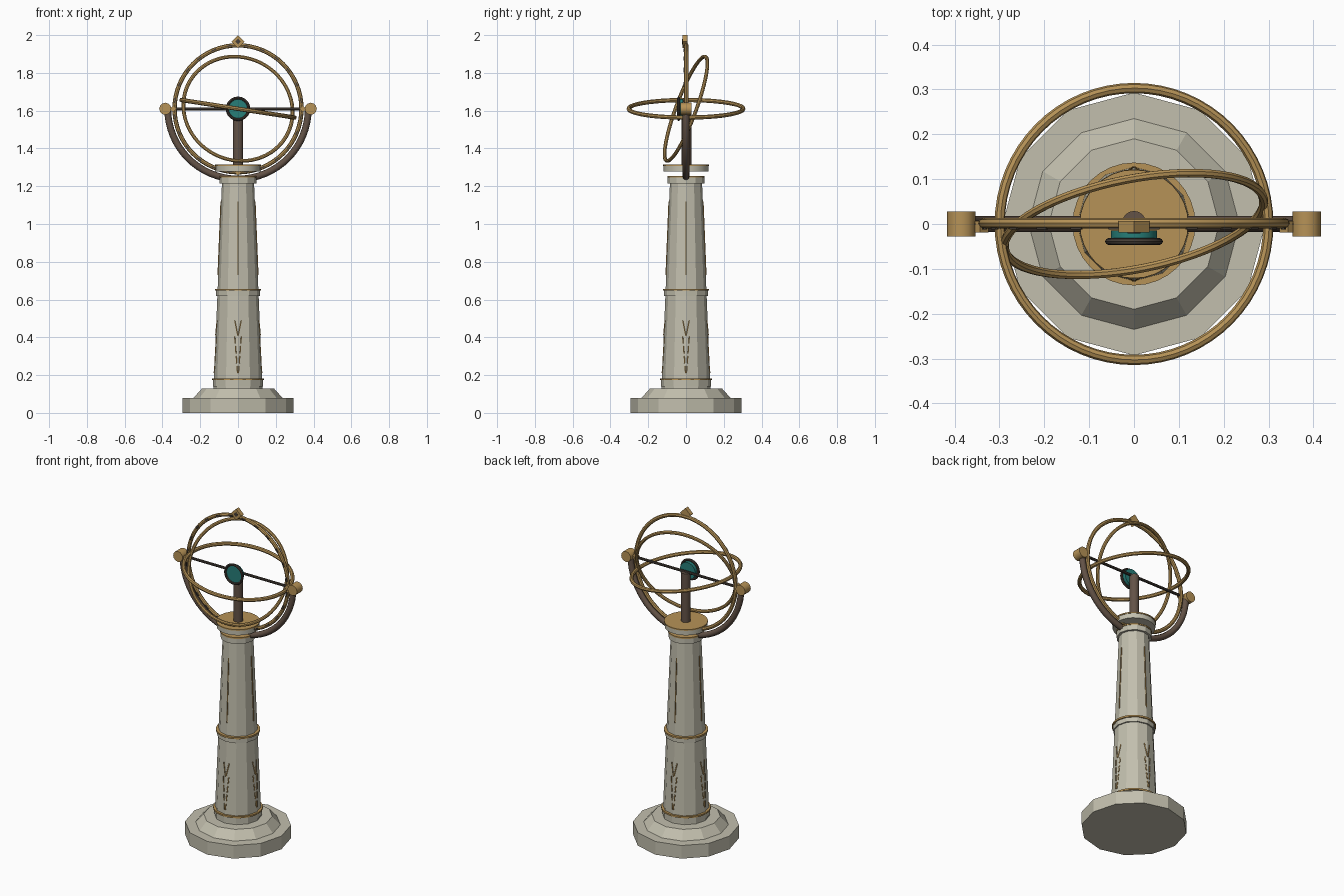
import bpy, math
from math import sin, cos, pi, radians
from mathutils import Vector, Matrix

if "Cube" in bpy.data.objects:
    bpy.data.objects.remove(bpy.data.objects["Cube"])


def material(name, rgb):
    m = bpy.data.materials.new(name)
    m.diffuse_color = (*rgb, 1)
    m.use_nodes = True
    m.node_tree.nodes["Principled BSDF"].inputs["Base Color"].default_value = m.diffuse_color
    return m


STONE = material("pale_stone", (0.54, 0.52, 0.42))
BRONZE = material("bronze", (0.47, 0.29, 0.095))
BROWN = material("brown_metal", (0.125, 0.085, 0.062))
DARK = material("dark_metal", (0.06, 0.048, 0.038))
TEAL = material("teal_glass", (0.02, 0.21, 0.19))

CZ = 1.61  # height of the ring centre


def finish(name, mat, smooth=False):
    ob = bpy.context.object
    ob.name = name
    ob.data.materials.append(mat)
    if smooth:
        bpy.ops.object.shade_smooth_by_angle(angle=radians(40))
    return ob


def drum(name, mat, z0, z1, r0, r1=None, sides=12):
    """Upright tapered prism with a corner on every axis."""
    bpy.ops.mesh.primitive_cone_add(vertices=sides, radius1=r0, radius2=r0 if r1 is None else r1,
                                    depth=z1 - z0, location=(0, 0, (z0 + z1) / 2))
    return finish(name, mat, sides > 12)


def hoop(name, mat, loc, R, r, rot=(0, 0, 0), n=64, m=8):
    bpy.ops.mesh.primitive_torus_add(major_radius=R, minor_radius=r, major_segments=n,
                                     minor_segments=m, location=loc, rotation=rot)
    return finish(name, mat, True)


def rod(name, mat, a, b, r, sides=12):
    a, b = Vector(a), Vector(b)
    d = b - a
    bpy.ops.mesh.primitive_cylinder_add(vertices=sides, radius=r, depth=d.length, location=(a + b) / 2,
                                        rotation=d.to_track_quat('Z', 'Y').to_euler())
    return finish(name, mat, sides > 8)


def box(name, mat, loc, size, rot=(0, 0, 0)):
    bpy.ops.mesh.primitive_cube_add(size=1, location=loc, rotation=rot)
    bpy.context.object.scale = size
    return finish(name, mat)


# Stepped plinth
drum("plinth_base", STONE, 0, 0.08, 0.293)
drum("plinth_step", STONE, 0.08, 0.13, 0.235, 0.19)

# Tapered column with bands
Z0, Z1, R0, R1 = 0.13, 1.22, 0.129, 0.085
drum("column_shaft", STONE, Z0, Z1, R0, R1)
drum("foot_band", STONE, 0.14, 0.175, 0.133)
drum("middle_band", STONE, 0.62, 0.65, 0.117)
drum("column_capital", STONE, 1.215, 1.25, 0.098)
drum("foot_trim", BRONZE, 0.173, 0.183, 0.137, sides=32)
drum("middle_trim", BRONZE, 0.647, 0.657, 0.122, sides=32)
drum("capital_trim", BRONZE, 1.247, 1.255, 0.099, sides=32)

# Floating top plate
drum("top_plate", STONE, 1.278, 1.308, 0.118, sides=24)
drum("top_plate_cover", BRONZE, 1.307, 1.314, 0.121, sides=32)


# Engraved bronze lines on four sides of the column
def surface(u, z, angle):
    r = R0 + (R1 - R0) * (z - Z0) / (Z1 - Z0)
    p = Vector((u, -(r - abs(u) * math.tan(pi / 12)) - 0.001, z))
    return Matrix.Rotation(angle, 3, 'Z') @ p


for k in range(4):
    ang = k * pi / 2
    strokes = [((0, 0.73), (0, 1.12))]
    for s in (-1, 1):
        strokes.append(((s * 0.018, 0.49), (s * 0.002, 0.41)))
        for i in range(4):  # broken lower strokes
            za = 0.405 - i * 0.052
            zb = za - 0.038
            strokes.append(((s * (0.002 + 0.016 * (za - 0.2) / 0.205), za),
                            (s * (0.002 + 0.016 * (zb - 0.2) / 0.205), zb)))
    for a, b in strokes:
        rod("column_inlay", BRONZE, surface(*a, ang), surface(*b, ang), 0.003, 6)

# Half-round yoke
cu = bpy.data.curves.new("yoke", 'CURVE')
cu.dimensions = '3D'
cu.bevel_depth = 0.018
cu.bevel_resolution = 2
cu.use_fill_caps = True
sp = cu.splines.new('POLY')
N = 32
sp.points.add(N)
for i, p in enumerate(sp.points):
    t = pi + pi * i / N
    p.co = (0.372 * cos(t), 0, CZ + 0.372 * sin(t), 1)
cu.materials.append(BROWN)
yoke = bpy.data.objects.new("yoke", cu)
bpy.context.collection.objects.link(yoke)

# Pivot knobs and inner beads
for s in (-1, 1):
    rod("pivot_knob", BRONZE, (s * 0.385, -0.028, CZ), (s * 0.385, 0.028, CZ), 0.032, 12)
    box("pivot_bead", BRONZE, (s * 0.343, -0.006, CZ), (0.026, 0.026, 0.026), (0, pi / 4, 0))

# Rings
hoop("meridian_ring", BRONZE, (0, 0.002, CZ), 0.336, 0.0115, (pi / 2, 0, 0))
hoop("equator_ring", BRONZE, (0, 0, CZ), 0.303, 0.0115, (0, radians(8.8), 0))
tilt = Matrix.Rotation(radians(11), 4, 'Z') @ Matrix.Rotation(radians(-20), 4, 'X') \
    @ Matrix.Rotation(pi / 2, 4, 'X')
hoop("tilted_ring", BRONZE, (0, 0, CZ), 0.294, 0.010, tilt.to_euler())

# Dark graduation marks on the front of the meridian ring
for i in range(24):
    t = 2 * pi * (i + 0.5) / 24
    box("ring_mark", DARK, (0.336 * cos(t), -0.0095, CZ + 0.336 * sin(t)), (0.008, 0.006, 0.026), (0, -t, 0))

# Diamond finial
box("finial", BRONZE, (0, -0.006, 1.9655), (0.0488, 0.026, 0.0488), (0, pi / 4, 0))
box("finial_inset", DARK, (0, -0.0195, 1.9655), (0.02, 0.003, 0.02), (0, pi / 4, 0))
box("lower_bead", BRONZE, (0, -0.004, CZ - 0.336), (0.026, 0.026, 0.026), (0, pi / 4, 0))

# Post and axle
rod("center_post", BROWN, (0, 0.002, 1.31), (0, 0.002, CZ), 0.027, 16)
rod("axle", DARK, (-0.36, 0, CZ), (0.36, 0, CZ), 0.008, 8)

# Central lens with its rim
rod("lens", TEAL, (0, -0.038, CZ), (0, -0.015, CZ), 0.051, 24)
hoop("lens_rim", DARK, (0, -0.039, CZ), 0.057, 0.0075, (pi / 2, 0, 0), 32, 8)
